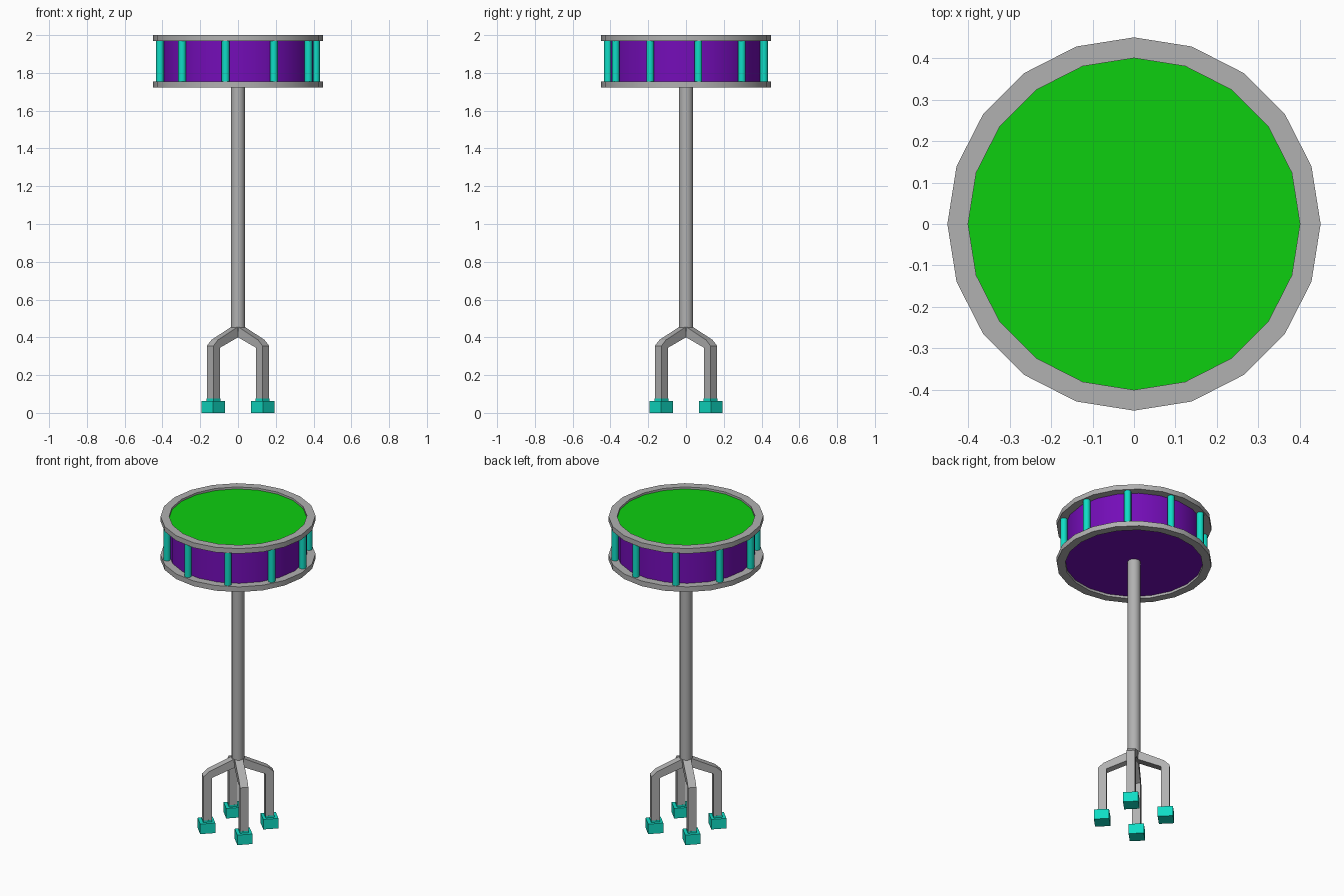
import bpy, bmesh, math
from mathutils import Matrix, Vector

if "Cube" in bpy.data.objects:
    bpy.data.objects.remove(bpy.data.objects["Cube"])


def material(name, rgb):
    m = bpy.data.materials.new(name)
    m.diffuse_color = (*rgb, 1)
    m.use_nodes = True
    m.node_tree.nodes["Principled BSDF"].inputs["Base Color"].default_value = m.diffuse_color
    return m


GREY = material("grey metal", (0.44, 0.44, 0.44))
PURPLE = material("purple shell", (0.175, 0.004, 0.48))
GREEN = material("green skin", (0.004, 0.62, 0.005))
TEAL = material("teal fittings", (0.005, 0.72, 0.56))


def finish(name, bm, mats, smooth=False):
    bmesh.ops.recalc_face_normals(bm, faces=bm.faces)
    me = bpy.data.meshes.new(name)
    bm.to_mesh(me)
    bm.free()
    for m in mats:
        me.materials.append(m)
    ob = bpy.data.objects.new(name, me)
    bpy.context.collection.objects.link(ob)
    if smooth:
        bpy.ops.object.select_all(action='DESELECT')
        ob.select_set(True)
        bpy.context.view_layer.objects.active = ob
        bpy.ops.object.shade_smooth_by_angle(angle=math.radians(40))
    return ob


def lathe(name, profile, sides, mats, closed=False, centre=(0, 0), smooth=True):
    """Revolve an (r, z) profile; open profiles get flat end caps."""
    bm = bmesh.new()
    rings = []
    for r, z in profile:
        rings.append([bm.verts.new((centre[0] + r * math.cos(math.tau * i / sides),
                                    centre[1] + r * math.sin(math.tau * i / sides), z))
                      for i in range(sides)])
    pairs = list(zip(rings, rings[1:]))
    if closed:
        pairs.append((rings[-1], rings[0]))
    else:
        bm.faces.new(rings[0])
        bm.faces.new(rings[-1])
    for a, b in pairs:
        for i in range(sides):
            j = (i + 1) % sides
            bm.faces.new((a[i], a[j], b[j], b[i]))
    bm.normal_update()
    return finish(name, bm, mats, smooth)


def box(name, r, half, z0, z1, angle, mat):
    bm = bmesh.new()
    bmesh.ops.create_cube(bm, size=1)
    bmesh.ops.scale(bm, vec=(half * 2, half * 2, z1 - z0), verts=bm.verts)
    bmesh.ops.translate(bm, vec=(r, 0, (z0 + z1) / 2), verts=bm.verts)
    bmesh.ops.rotate(bm, cent=(0, 0, 0), matrix=Matrix.Rotation(angle, 3, 'Z'), verts=bm.verts)
    return finish(name, bm, [mat])


# Drum body with green skin on its upper cap
drum = lathe("drum_shell", [(0.401, 1.737), (0.401, 1.987)], 20, [PURPLE, GREEN])
for p in drum.data.polygons:
    if p.normal.z > 0.9:
        p.material_index = 1

# Rims
for name, z0, z1 in (("top_rim", 1.968, 2.0), ("bottom_rim", 1.722, 1.755)):
    lathe(name, [(0.40, z0), (0.45, z0), (0.45, z1), (0.40, z1)], 20, [GREY], closed=True)

# Tension rods, one over every second side
for k in range(10):
    a = math.radians(9 + 36 * k)
    lathe(f"tension_rod_{k + 1}", [(0.021, 1.745), (0.021, 1.975)], 10, [TEAL],
          centre=(0.418 * math.cos(a), 0.418 * math.sin(a)))

# Pole
lathe("stand_pole", [(0.038, 0.43), (0.038, 1.745)], 12, [GREY])

# Bent square legs with rubber feet on the diagonals
LEG = [(0.159, 0.03), (0.2085, 0.03), (0.2085, 0.355), (0.175, 0.386),
       (0, 0.468), (0, 0.41), (0.159, 0.345)]
for k in range(4):
    a = math.radians(45 + 90 * k)
    bm = bmesh.new()
    f = bm.faces.new([bm.verts.new((r, -0.0245, z)) for r, z in LEG])
    ext = bmesh.ops.extrude_face_region(bm, geom=[f])
    new = [v for v in ext["geom"] if isinstance(v, bmesh.types.BMVert)]
    bmesh.ops.translate(bm, vec=Vector((0, 0.049, 0)), verts=new)
    if not any(abs(fc.normal.y) > 0.9 and fc.calc_center_median().y < 0 for fc in bm.faces):
        bm.faces.new([v for v in f.verts]) if f.is_valid and not f.verts else None
    bmesh.ops.holes_fill(bm, edges=bm.edges)
    bmesh.ops.rotate(bm, cent=(0, 0, 0), matrix=Matrix.Rotation(a, 3, 'Z'), verts=bm.verts)
    finish(f"leg_{k + 1}", bm, [GREY])
    box(f"foot_{k + 1}", 0.186, 0.0445, 0, 0.064, a, TEAL)
    box(f"foot_collar_{k + 1}", 0.1838, 0.0255, 0.05, 0.076, a, TEAL)
